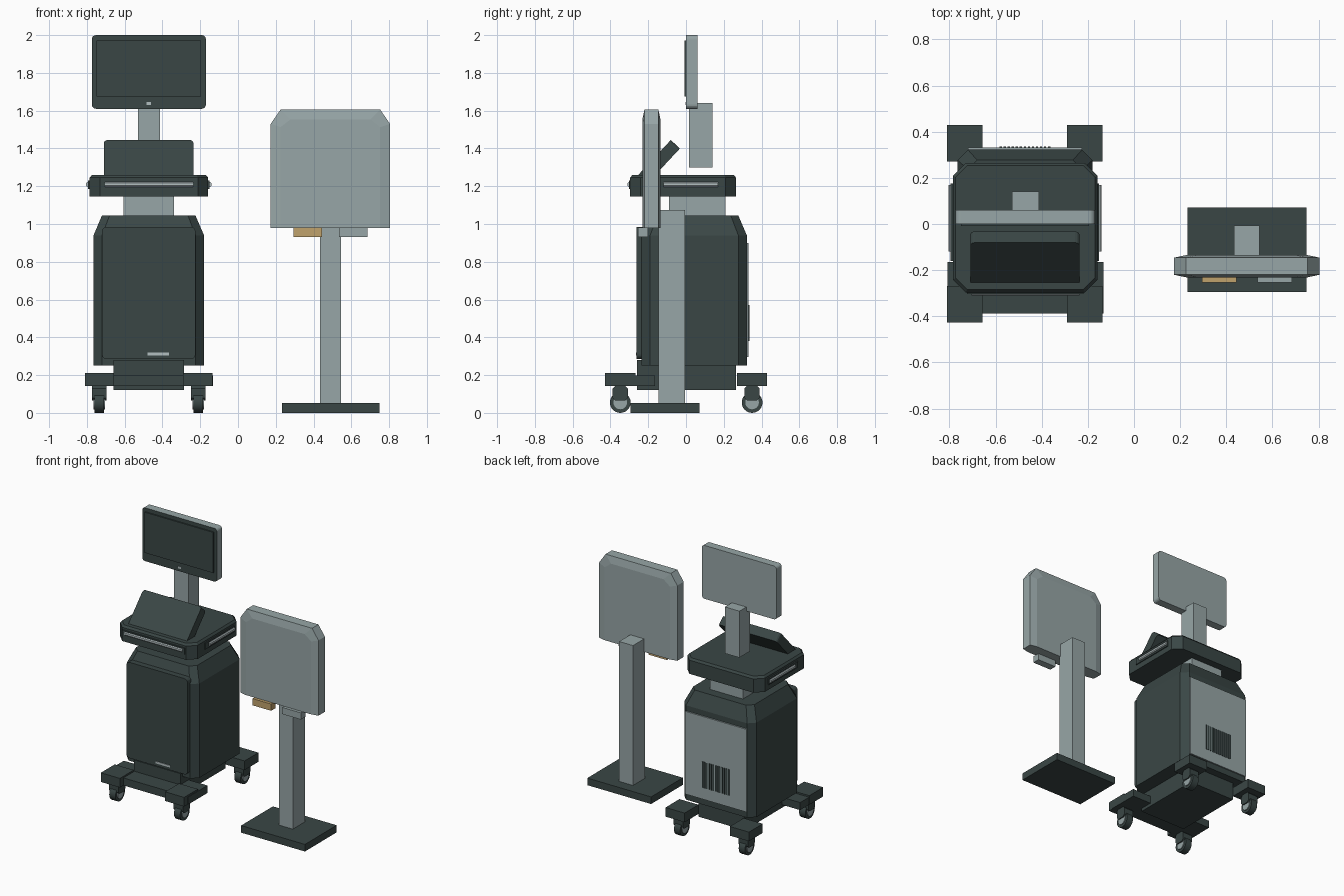
import bpy, bmesh, math
from mathutils import Matrix, Vector

if "Cube" in bpy.data.objects:
    bpy.data.objects.remove(bpy.data.objects["Cube"], do_unlink=True)


def material(name, rgb):
    m = bpy.data.materials.new(name)
    m.use_nodes = True
    m.diffuse_color = (*rgb, 1)
    m.node_tree.nodes["Principled BSDF"].inputs["Base Color"].default_value = (*rgb, 1)
    return m


DARK = material("dark slate", (0.042, 0.062, 0.060))
GREY = material("cool grey", (0.31, 0.38, 0.385))
SILVER = material("silver", (0.45, 0.52, 0.53))
TAN = material("tan", (0.53, 0.36, 0.15))
CX = -0.473  # centre line of the cart


def finish(bm, name, *mats):
    bmesh.ops.recalc_face_normals(bm, faces=bm.faces)
    me = bpy.data.meshes.new(name)
    bm.to_mesh(me)
    bm.free()
    ob = bpy.data.objects.new(name, me)
    bpy.context.collection.objects.link(ob)
    for m in mats:
        me.materials.append(m)
    return ob


def box_mesh(x, y, z):
    bm = bmesh.new()
    size = Vector((x[1] - x[0], y[1] - y[0], z[1] - z[0]))
    mid = Vector((sum(x), sum(y), sum(z))) / 2
    bmesh.ops.create_cube(bm, size=1, matrix=Matrix.Translation(mid) @ Matrix.Diagonal((*size, 1)))
    return bm


def box(name, x, y, z, mat, bevel=0, axis=2, segments=1):
    """Box, optionally with the edges parallel to one axis bevelled."""
    bm = box_mesh(x, y, z)
    if bevel:
        edges = [e for e in bm.edges
                 if abs((e.verts[0].co - e.verts[1].co).normalized()[axis]) > 0.9]
        bmesh.ops.bevel(bm, geom=edges, offset=bevel, segments=segments, profile=0.5, affect='EDGES')
    return finish(bm, name, mat)


def chamfer_rect(x, y, c):
    return [(x[0] + c, y[0]), (x[1] - c, y[0]), (x[1], y[0] + c), (x[1], y[1] - c),
            (x[1] - c, y[1]), (x[0] + c, y[1]), (x[0], y[1] - c), (x[0], y[0] + c)]


def loft(name, rings, mat):
    bm = bmesh.new()
    loops = [[bm.verts.new(p) for p in ring] for ring in rings]
    n = len(loops[0])
    for a, b in zip(loops, loops[1:]):
        for i in range(n):
            bm.faces.new((a[i], a[(i + 1) % n], b[(i + 1) % n], b[i]))
    bm.faces.new(loops[0][::-1])
    bm.faces.new(loops[-1])
    return finish(bm, name, mat)


def tower(name, levels, mat):
    """Stack of chamfered rectangles: (z, inset, corner) around given extents."""
    x, y, steps = levels
    loft(name, [[(px, py, z) for px, py in
                 chamfer_rect((x[0] + i, x[1] - i), (y[0] + i, y[1] - i), c)]
                for z, i, c in steps], mat)


def cylinder(name, centre, radius, width, mat, sides=24):
    bm = bmesh.new()
    bmesh.ops.create_cone(bm, cap_ends=True, segments=sides, radius1=radius, radius2=radius,
                          depth=width, matrix=Matrix.Translation(centre) @
                          Matrix.Rotation(math.pi / 2, 4, 'Y'))
    ob = finish(bm, name, mat)
    for p in ob.data.polygons:
        p.use_smooth = len(p.vertices) == 4
    return ob


# Cart body, door and back panel
tower("cart_body", ((-0.765, -0.18), (-0.235, 0.322),
                    [(0.25, 0, 0.045), (0.94, 0, 0.045), (1.045, 0.045, 0.04)]), DARK)
box("front_door", (-0.72, -0.225), (-0.262, -0.22), (0.285, 0.985), DARK, 0.025, 1, 3)
box("door_badge_plate", (-0.48, -0.365), (-0.266, -0.26), (0.305, 0.32), SILVER)
box("back_panel", (-0.72, -0.225), (0.31, 0.332), (0.295, 0.9), GREY)
for i in range(13):
    x = CX + (i - 6) * 0.0175
    box("vent_slot", (x - 0.005, x + 0.005), (0.33, 0.336), (0.38, 0.57), DARK)

# Chassis and casters
box("chassis", (-0.66, -0.285), (-0.26, 0.265), (0.12, 0.28), DARK)
box("front_crossbar", (-0.808, -0.132), (-0.387, -0.165), (0.143, 0.198), DARK)
for sx in (-1, 1):
    for y in (-0.348, 0.35):
        x = CX + sx * 0.262
        bx = CX + sx * 0.26
        box("caster_block", (bx - 0.077, bx + 0.077), (y - 0.08, y + 0.08), (0.143, 0.21), DARK)
        box("caster_fork", (x - 0.039, x + 0.039), (y - 0.04, y + 0.04), (0.065, 0.145), DARK, 0.015, 0)
        cylinder("caster_wheel", (x, y, 0.055), 0.055, 0.05, DARK)
        cylinder("caster_hub", (x, y, 0.055), 0.036, 0.062, GREY)

# Neck and work tray
box("neck", (-0.607, -0.34), (-0.09, 0.21), (1.03, 1.15), GREY)
tower("work_tray", ((-0.785, -0.158), (-0.296, 0.265),
                    [(1.145, 0.0, 0.055), (1.245, 0, 0.055), (1.26, 0.012, 0.05)]), DARK)

# Grip rails on the tray front and sides
box("front_rail_mount", (-0.725, -0.22), (-0.303, -0.28), (1.185, 1.23), DARK)
box("front_rail", (-0.705, -0.237), (-0.309, -0.29), (1.197, 1.222), SILVER, 0.006, 0)
for sx in (-1, 1):
    xs = [sorted((CX + sx * 0.30, CX + sx * w)) for w in (0.322, 0.332)]
    box("side_rail_mount", xs[0], (-0.16, 0.175), (1.185, 1.23), DARK)
    box("side_rail", xs[1], (-0.12, 0.17), (1.197, 1.222), SILVER, 0.006, 1)

# Tilted control console: slab rotated about x, its foot sunk in the tray
console = box("control_console", (-0.237, 0.237), (-0.033, 0.033), (-0.16, 0.13), DARK, 0.02, 1, 3)
console.matrix_world = (Matrix.Translation((CX, -0.145, 1.327)) @
                        Matrix.Rotation(math.radians(-43), 4, 'X'))

# Monitor and arm
box("monitor_arm", (-0.53, -0.413), (0.015, 0.14), (1.3, 1.64), GREY)
monitor = box("monitor_case", (-0.774, -0.17), (0, 0.06), (1.61, 2.0), GREY, 0.022, 1, 4)
monitor.data.materials.append(DARK)
for p in monitor.data.polygons:
    p.material_index = int(p.normal.y < -0.9)
box("monitor_screen", (-0.75, -0.195), (-0.009, 0.001), (1.675, 1.972), DARK)
box("monitor_button", (-0.485, -0.46), (-0.003, 0.001), (1.63, 1.645), SILVER)

# Stand with base and post
box("stand_base", (0.232, 0.748), (-0.295, 0.072), (0, 0.052), DARK)
box("stand_post", (0.433, 0.545), (-0.145, -0.006), (0.05, 1.075), GREY)


# Stand panel: thick middle, thinner bevelled rim on the sides and top
def panel_ring(y, inset):
    l, r, top = 0.173 + inset, 0.805 - inset, 1.605 - inset
    return [(l, y, 0.98), (r, y, 0.98), (r, y, 1.53 - inset / 3),
            (r - 0.052, y, top), (l + 0.052, y, top), (l, y, 1.53 - inset / 3)]


loft("stand_panel", [panel_ring(-0.231, 0.052), panel_ring(-0.22, 0),
                     panel_ring(-0.146, 0), panel_ring(-0.135, 0.052)], GREY)
box("tan_holder", (0.295, 0.445), (-0.253, -0.2), (0.932, 0.981), TAN)
box("grey_holder", (0.535, 0.685), (-0.253, -0.2), (0.932, 0.981), GREY)
